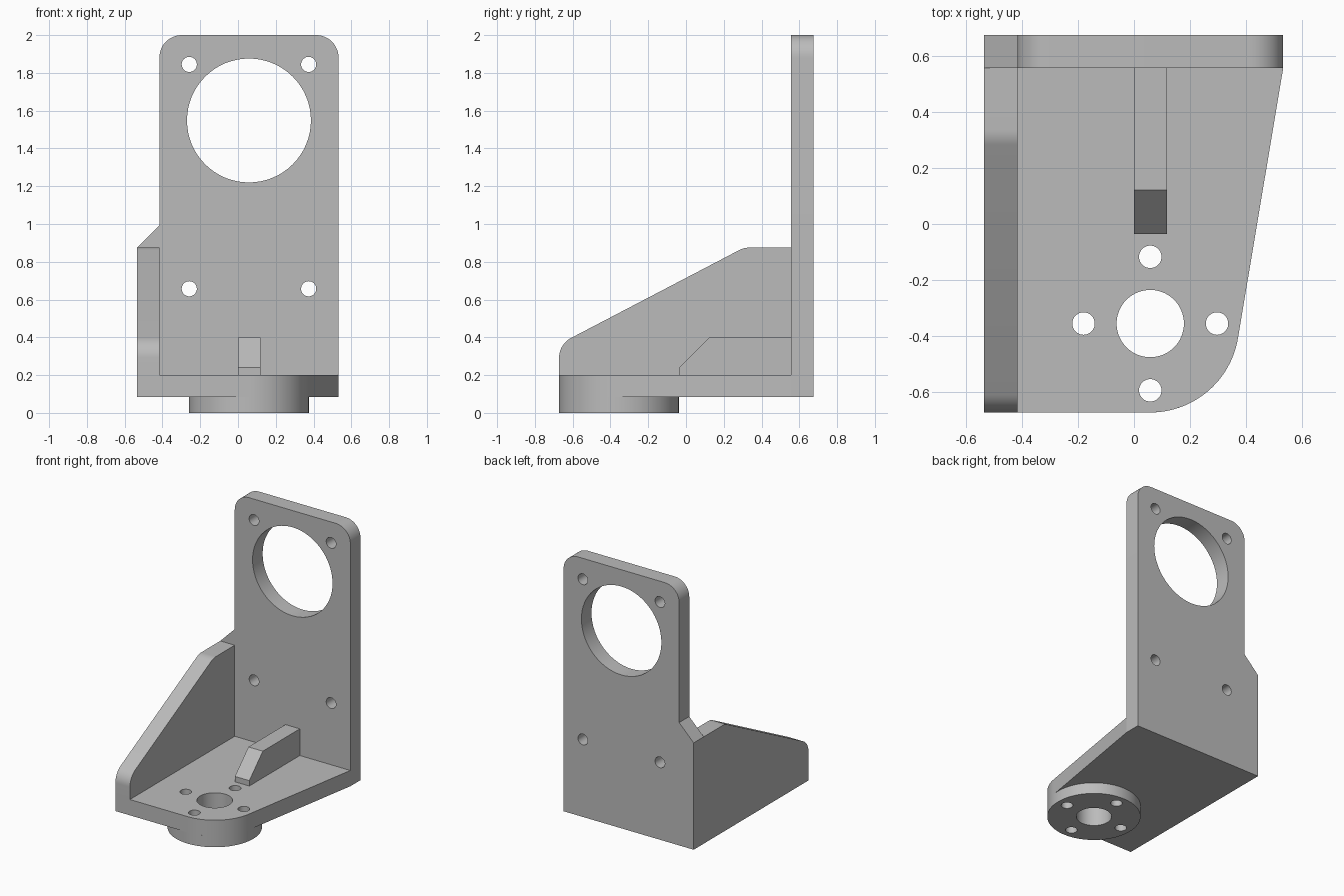
import bpy, bmesh
from math import sin, cos, pi, radians
from mathutils import Vector

cube = bpy.data.objects.get("Cube")
if cube:
    bpy.data.objects.remove(cube, do_unlink=True)

grey = bpy.data.materials.new("plain grey")
grey.use_nodes = True
GREY = (0.5, 0.5, 0.5, 1)
grey.diffuse_color = GREY
grey.node_tree.nodes["Principled BSDF"].inputs["Base Color"].default_value = GREY

# Maps from profile coordinates (u, v) and depth d to model space
PLACE = {
    "x": lambda u, v, d: Vector((d, u, v)),
    "y": lambda u, v, d: Vector((u, d, v)),
    "z": lambda u, v, d: Vector((u, v, d)),
}


def arc(centre, radius, start, end, steps=12):
    """Points along an arc, angles in degrees."""
    angles = [radians(start + (end - start) * i / steps) for i in range(steps + 1)]
    return [(centre[0] + radius * cos(a), centre[1] + radius * sin(a)) for a in angles]


def circle(centre, radius, steps=64):
    return arc(centre, radius, 0, 360, steps)[:-1]


def prism(name, outline, axis, near, far):
    """Extrude a closed outline along an axis."""
    bm = bmesh.new()
    place = PLACE[axis]
    ends = [[bm.verts.new(place(u, v, d)) for u, v in outline] for d in (near, far)]
    for ring in ends:
        bm.faces.new(ring)
    for i in range(len(outline)):
        j = (i + 1) % len(outline)
        bm.faces.new((ends[0][i], ends[0][j], ends[1][j], ends[1][i]))
    bmesh.ops.recalc_face_normals(bm, faces=bm.faces)
    mesh = bpy.data.meshes.new(name)
    bm.to_mesh(mesh)
    bm.free()
    mesh.materials.append(grey)
    obj = bpy.data.objects.new(name, mesh)
    bpy.context.collection.objects.link(obj)
    return obj


def drill(obj, holes, axis, near, far):
    """Cut round holes, given as (centre, radius), through a part."""
    bpy.context.view_layer.objects.active = obj
    for centre, radius in holes:
        cutter = prism("cutter", circle(centre, radius), axis, near - 0.1, far + 0.1)
        cutter.hide_render = True
        mod = obj.modifiers.new("hole", "BOOLEAN")
        mod.operation, mod.solver, mod.object = "DIFFERENCE", "EXACT", cutter
        bpy.ops.object.modifier_apply(modifier=mod.name)
        bpy.data.objects.remove(cutter, do_unlink=True)


LEFT, INNER, RIGHT = -0.535, -0.416, 0.532
FRONT, PLATE, BACK = -0.672, 0.556, 0.674
BOTTOM, FLOOR, SHOULDER, TOP = 0.083, 0.2, 0.875, 2.0
MID = 0.058          # shared centre line of the holes
HUB = (MID, -0.355)
HUB_R = 0.317
BOLT_R = 0.04

# Upright plate with rounded top corners and a sloped shoulder
R = 0.118
outline = [(LEFT, BOTTOM), (RIGHT, BOTTOM)]
outline += arc((RIGHT - R, TOP - R), R, 0, 90)
outline += arc((INNER + R, TOP - R), R, 90, 180)
outline += [(INNER, 0.994), (LEFT, SHOULDER)]
upright = prism("upright_plate", outline, "y", PLATE, BACK)
holes = [((MID, 1.548), 0.328)]
holes += [((MID + s * 0.316, z), BOLT_R) for s in (-1, 1) for z in (0.657, 1.845)]
drill(upright, holes, "y", PLATE, BACK)

# Base plate, rounded around the hub
outline = [(LEFT, PLATE), (LEFT, FRONT)]
outline += arc(HUB, HUB_R, -90, -9.3, 24)
outline += [(RIGHT, PLATE)]
base = prism("base_plate", outline, "z", BOTTOM, FLOOR)

# Round hub under the base
hub = prism("hub_boss", circle(HUB, HUB_R, 96), "z", 0, BOTTOM)

# Bore and bolt circle through base and hub
holes = [(HUB, 0.12)]
holes += [((HUB[0] + 0.238 * cos(k * pi / 2), HUB[1] + 0.238 * sin(k * pi / 2)), BOLT_R)
          for k in range(4)]
drill(base, holes, "z", BOTTOM, FLOOR)
drill(hub, holes, "z", 0, BOTTOM)

# Sloped side wall with softened corners
outline = [(PLATE, FLOOR), (FRONT, FLOOR)]
outline += arc((FRONT + 0.118, 0.292), 0.118, 180, 117.3)
outline += arc((0.336, SHOULDER - 0.118), 0.118, 117.3, 90, 6)
outline += [(PLATE, SHOULDER)]
wall = prism("side_wall", outline, "x", LEFT, INNER)

# Small chamfered rib on the floor
outline = [(PLATE, FLOOR), (-0.036, FLOOR), (-0.036, 0.24), (0.122, 0.398), (PLATE, 0.398)]
rib = prism("floor_rib", outline, "x", 0, 0.118)

# Smooth the round surfaces, keep edges crisp
bpy.ops.object.select_all(action="DESELECT")
for part in (upright, base, hub, wall, rib):
    part.select_set(True)
bpy.context.view_layer.objects.active = upright
bpy.ops.object.shade_smooth_by_angle(angle=radians(30))
